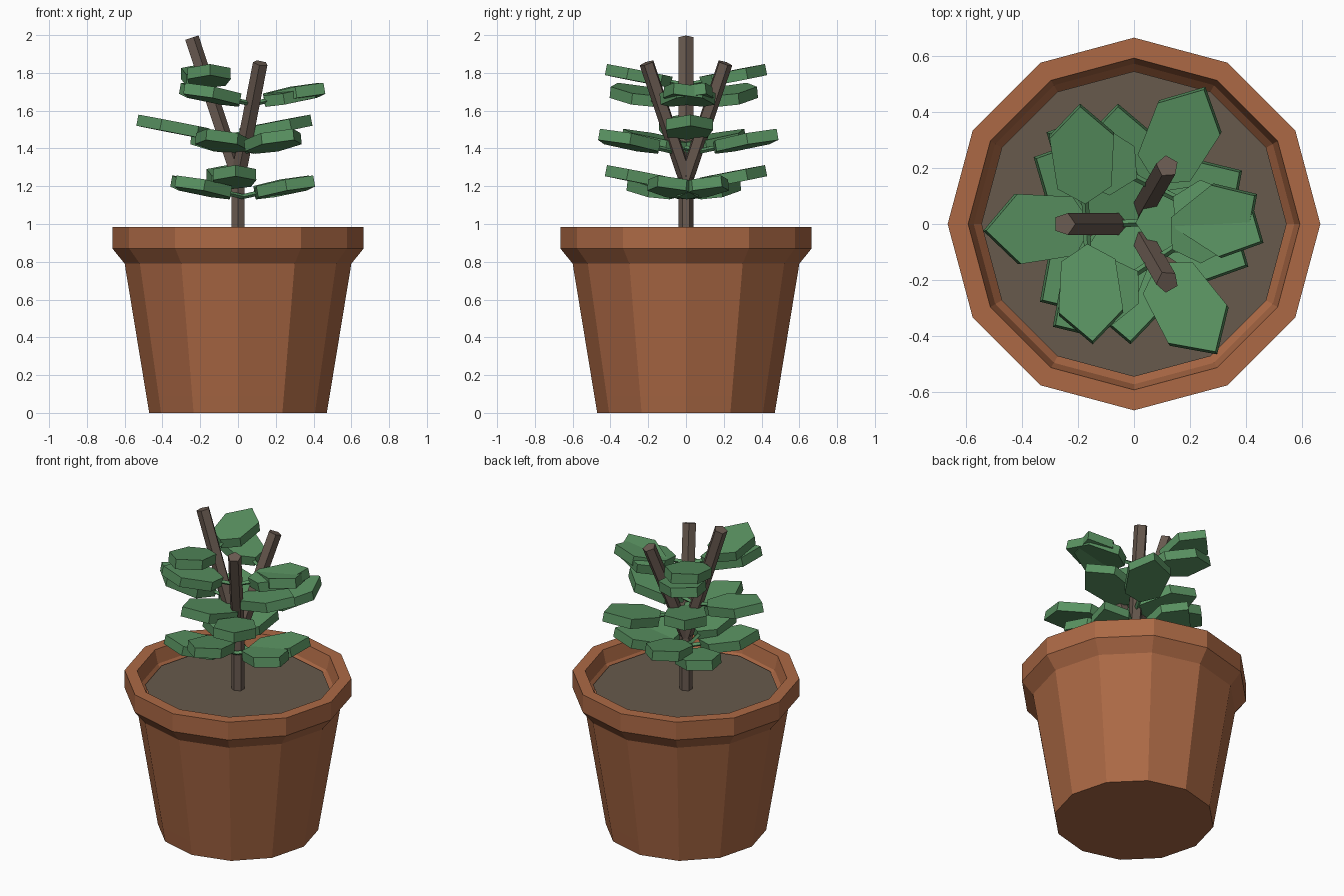
import bpy, bmesh, math
from mathutils import Vector, Matrix

if "Cube" in bpy.data.objects:
    bpy.data.objects.remove(bpy.data.objects["Cube"])


def material(name, r, g, b):
    lin = [((c / 255 + 0.055) / 1.055) ** 2.4 for c in (r, g, b)]
    m = bpy.data.materials.new(name)
    m.diffuse_color = (*lin, 1)
    m.use_nodes = True
    m.node_tree.nodes["Principled BSDF"].inputs["Base Color"].default_value = m.diffuse_color
    return m


TERRACOTTA = material("terracotta", 172, 105, 69)
SOIL = material("soil", 103, 90, 76)
BARK = material("bark", 106, 91, 81)
GREEN = material("leaf_green", 89, 146, 97)


def finish(bm, name, mat):
    bmesh.ops.recalc_face_normals(bm, faces=bm.faces)
    me = bpy.data.meshes.new(name)
    bm.to_mesh(me)
    bm.free()
    me.materials.append(mat)
    ob = bpy.data.objects.new(name, me)
    bpy.context.collection.objects.link(ob)
    return ob


def lathe(name, profile, mat, sides=12):
    """Spin (radius, z) points round z and close both ends."""
    bm = bmesh.new()
    rings = []
    for r, z in profile:
        rings.append([bm.verts.new((r * math.cos(math.tau * i / sides),
                                    r * math.sin(math.tau * i / sides), z))
                      for i in range(sides)])
    for a, b in zip(rings, rings[1:]):
        for i in range(sides):
            j = (i + 1) % sides
            bm.faces.new((a[i], a[j], b[j], b[i]))
    bm.faces.new(rings[0])
    bm.faces.new(rings[-1])
    return finish(bm, name, mat)


def rod(bm, start, end, radius, sides):
    """Straight prism between two points."""
    start, end = Vector(start), Vector(end)
    d = end - start
    rot = d.to_track_quat('Z', 'Y').to_matrix().to_4x4()
    bmesh.ops.create_cone(bm, cap_ends=True, segments=sides, radius1=radius,
                          radius2=radius, depth=d.length,
                          matrix=Matrix.Translation((start + end) / 2) @ rot)


# Pot with flared rim, and the soil inside
lathe("pot", [(0.47, 0), (0.485, 0.09), (0.60, 0.79), (0.665, 0.87),
              (0.665, 0.985), (0.592, 0.985), (0.572, 0.90), (0.54, 0.86)],
      TERRACOTTA)
lathe("soil", [(0.50, 0.84), (0.545, 0.895)], SOIL)

# Trunk
bm = bmesh.new()
rod(bm, (0, 0, 0.87), (0, 0, 1.27), 0.039, 6)
finish(bm, "trunk", BARK)

# Leaf outline: distance along the leaf, offset to the side
OUTLINE = [(0.085, 0), (0.15, -0.105), (0.35, -0.125), (0.47, 0.0),
           (0.35, 0.125), (0.15, 0.105)]
THICK, PITCH, TWIST = 0.06, math.radians(11), 3


def leaf(name, base, angle, scale):
    bm = bmesh.new()
    bottom = bm.faces.new([bm.verts.new((x * scale, y * scale, -THICK / 2))
                           for x, y in OUTLINE])
    ext = bmesh.ops.extrude_face_region(bm, geom=[bottom])
    up = [v for v in ext["geom"] if isinstance(v, bmesh.types.BMVert)]
    bmesh.ops.translate(bm, verts=up, vec=(0, 0, THICK))
    rod(bm, (0, 0, 0), (0.11, 0, 0), 0.013, 4)   # leaf stalk
    bm.transform(Matrix.Translation(base)
                 @ Matrix.Rotation(math.radians(angle + TWIST), 4, 'Z')
                 @ Matrix.Rotation(-PITCH, 4, 'Y'))
    finish(bm, name, GREEN)


# Branches: direction, tip reach, tip height, leaf pairs (reach, height, turn, scale)
BRANCHES = [
    ("left", 180, 0.248, 1.985, [(0.035, 1.20, 90, 0.92), (0.072, 1.46, 0, 1.0),
                                 (0.17, 1.735, 90, 0.92)]),
    ("back", 60, 0.238, 1.852, [(0.05, 1.145, 90, 0.92), (0.085, 1.385, 0, 1.0),
                                (0.15, 1.635, 90, 0.93)]),
    ("front", -60, 0.238, 1.852, [(0.05, 1.145, 90, 0.92), (0.085, 1.385, 0, 1.0),
                                  (0.15, 1.635, 90, 0.93)]),
]
for name, direction, reach, top, pairs in BRANCHES:
    a = math.radians(direction)
    out = Vector((math.cos(a), math.sin(a), 0))
    bm = bmesh.new()
    rod(bm, (0, 0, 1.24), out * reach + Vector((0, 0, top)), 0.041, 5)
    finish(bm, name + "_branch", BARK)
    # Opposite leaves, each pair turned a quarter from the one below
    for n, (r, z, turn, scale) in enumerate(pairs, 1):
        for side, flip in (("a", 0), ("b", 180)):
            leaf(f"{name}_leaf_{n}{side}", out * r + Vector((0, 0, z)),
                 direction + turn + flip, scale)
